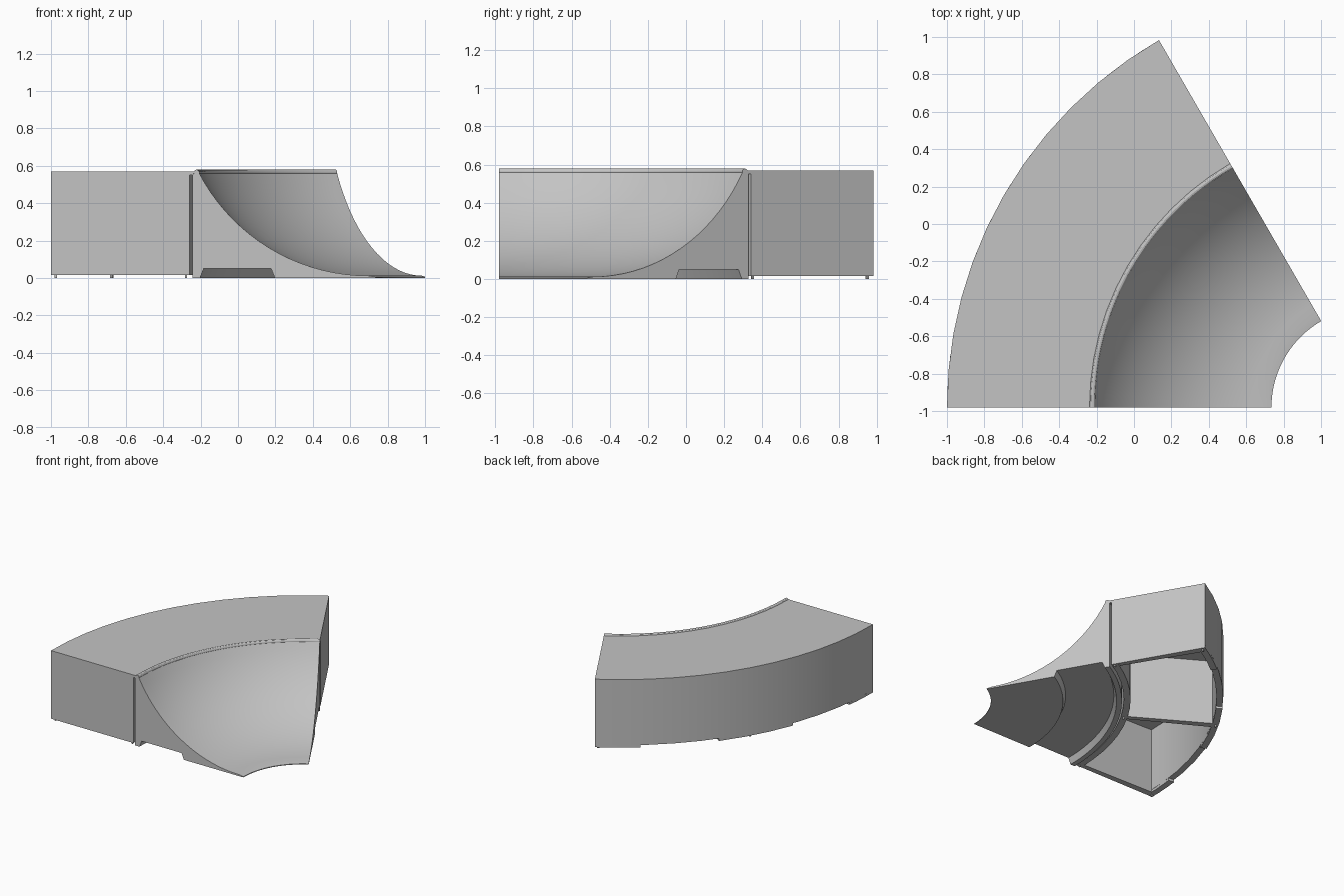
import bpy, bmesh, math

if "Cube" in bpy.data.objects:
    bpy.data.objects.remove(bpy.data.objects["Cube"])

CX, CY = 1.267, -0.98          # common centre of every arc
SWEEP = 60                     # corner angle in degrees
TOE, BACK, IN, OUT = 0.532, 1.51, 1.525, 2.267
WALL, FLOOR, PANEL, TOP = 0.05, 0.015, 0.55, 0.57


def material(name, value):
    m = bpy.data.materials.new(name)
    m.use_nodes = True
    m.diffuse_color = (value, value, value, 1)
    m.node_tree.nodes["Principled BSDF"].inputs["Base Color"].default_value = m.diffuse_color
    return m


GREY = material("light grey", 0.55)


def at(r, deg, z):
    a = math.radians(deg)
    return (CX - r * math.cos(a), CY + r * math.sin(a), z)


def sector(name, profile, a0=0, a1=SWEEP, steps=12):
    """Sweep a closed (radius, height) profile round the centre and cap both ends."""
    bm = bmesh.new()
    rings = [[bm.verts.new(at(r, a0 + (a1 - a0) * i / steps, z)) for r, z in profile]
             for i in range(steps + 1)]
    n = len(profile)
    for p, q in zip(rings, rings[1:]):
        for j in range(n):
            k = (j + 1) % n
            bm.faces.new((p[j], p[k], q[k], q[j]))
    bm.faces.new(rings[0])
    bm.faces.new(rings[-1])
    bmesh.ops.recalc_face_normals(bm, faces=bm.faces)
    mesh = bpy.data.meshes.new(name)
    bm.to_mesh(mesh)
    bm.free()
    mesh.materials.append(GREY)
    ob = bpy.data.objects.new(name, mesh)
    bpy.context.collection.objects.link(ob)
    bpy.ops.object.select_all(action='DESELECT')
    ob.select_set(True)
    bpy.context.view_layer.objects.active = ob
    bpy.ops.object.shade_smooth_by_angle(angle=math.radians(30))
    return ob


def block(name, r0, r1, z0, z1, a0=0, a1=SWEEP, steps=12):
    return sector(name, [(r0, z0), (r1, z0), (r1, z1), (r0, z1)], a0, a1, steps)


# Curved ramp: circular transition on top, trapezoid recess underneath
R, LOW_R, LOW_Z, LIP = 1.02, 0.57, 0.012, 1.475
end = math.asin((LIP - LOW_R) / R)
curve = [(LOW_R + R * math.sin(end * i / 18), LOW_Z + R * (1 - math.cos(end * i / 18)))
         for i in range(19)]
sector("ramp", [(TOE, 0), (TOE, 0.006)] + curve + [
    (BACK, 0.555), (BACK, 0), (1.47, 0), (1.45, WALL), (1.09, WALL), (1.07, 0)], steps=24)

# Round coping rail along the lip
sector("coping_rail", [(1.489 + 0.016 * math.cos(math.tau * i / 12),
                        0.563 + 0.016 * math.sin(math.tau * i / 12)) for i in range(12)], steps=24)

# Hollow platform: top panel, curved walls, radial walls
block("deck_panel", 1.505, OUT, PANEL, TOP)
block("deck_inner_wall", IN, IN + WALL, FLOOR, PANEL)
block("deck_outer_wall", OUT - WALL, OUT, 0.035, PANEL)
for name, a in (("front_wall", 0), ("middle_rib", 29.3), ("end_wall", SWEEP - 1.4)):
    block("deck_" + name, IN + WALL, OUT - WALL, FLOOR, PANEL, a, a + 1.4, 1)

# Lower strips of the outer wall, with gaps between them
for i, (a0, a1) in enumerate(((0, 7), (21, 36.5), (51.5, SWEEP))):
    block(f"outer_wall_foot_{i + 1}", OUT - WALL, OUT - 0.001, FLOOR, 0.035, a0, a1, 3)

# Small pegs under the platform
for a in (0.4, 29.8, 59.2):
    for side, r in (("inner", IN + 0.02), ("outer", OUT - 0.025)):
        block(f"{side}_peg", r - 0.006, r + 0.006, 0, FLOOR + 0.01, a, a + 0.4, 1)
